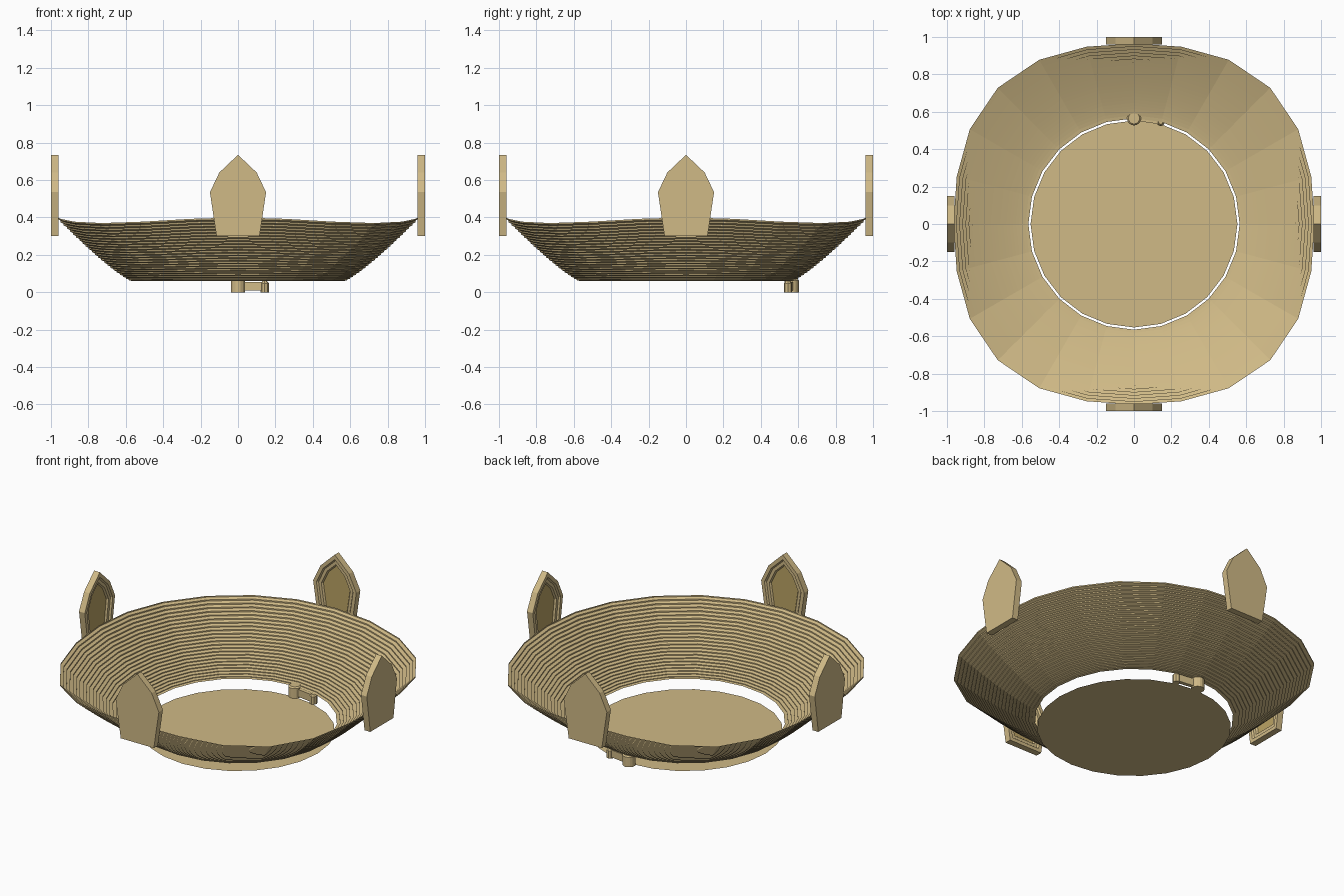
import bpy, bmesh, math
from mathutils import Matrix, Vector

if "Cube" in bpy.data.objects:
    bpy.data.objects.remove(bpy.data.objects["Cube"])


def material(name, rgb):
    m = bpy.data.materials.new(name)
    m.diffuse_color = (*rgb, 1)
    m.use_nodes = True
    m.node_tree.nodes["Principled BSDF"].inputs["Base Color"].default_value = m.diffuse_color
    return m


TAN = material("tan straw", (0.63, 0.49, 0.24))
GOLD = material("dull gold", (0.50, 0.37, 0.13))
SIDES = 24


def finish(name, bm, mats=(TAN,)):
    me = bpy.data.meshes.new(name)
    bm.to_mesh(me)
    bm.free()
    for m in mats:
        me.materials.append(m)
    ob = bpy.data.objects.new(name, me)
    bpy.context.collection.objects.link(ob)
    return ob


# Stepped bowl: round at the bottom, softly square and wavy at the rim
def bowl_point(tr, tz, a):
    wave = math.cos(4 * a)
    r = 0.565 + tr * (0.4325 - 0.0325 * wave)
    z = 0.06 + tz ** 1.2 * (0.325 + 0.015 * wave)
    return r * math.cos(a), r * math.sin(a), z


STEPS, TREAD = 24, 0.5
profile = [(0.0, 0.0)]
for i in range(STEPS):
    profile.append(((i + 1) / STEPS, (i + TREAD) / STEPS))   # sloped tread
    profile.append(((i + 1) / STEPS, (i + 1) / STEPS))       # upright riser

bm = bmesh.new()
rings = [[bm.verts.new(bowl_point(tr, tz, math.tau * k / SIDES)) for k in range(SIDES)]
         for tr, tz in profile]
for lo, hi in zip(rings, rings[1:]):
    for k in range(SIDES):
        n = (k + 1) % SIDES
        bm.faces.new((lo[k], hi[k], hi[n], lo[n]))
finish("stepped_bowl", bm)

# Flat base disc
bm = bmesh.new()
bmesh.ops.create_circle(bm, cap_ends=True, segments=SIDES, radius=0.553)
for f in bm.faces:
    if f.normal.z < 0:
        f.normal_flip()
finish("base_disc", bm)

# Four pointed plates with a stepped recess on the inner side
half = [(0.115, 0.30), (0.15, 0.535), (0.10, 0.64)]
outline = half + [(0.0, 0.735)] + [(-x, z) for x, z in reversed(half)]


def rim_plate(name, angle):
    bm = bmesh.new()
    back = bm.faces.new([bm.verts.new((x, -1.0, z)) for x, z in outline])
    ext = bmesh.ops.extrude_face_region(bm, geom=[back], use_keep_orig=True)
    bmesh.ops.translate(bm, vec=(0, 0.04, 0),
                        verts=[v for v in ext["geom"] if isinstance(v, bmesh.types.BMVert)])
    bmesh.ops.recalc_face_normals(bm, faces=bm.faces)
    bm.normal_update()
    inner = max(bm.faces, key=lambda f: f.normal.y)
    for width, depth in ((0.022, 0), (0.008, -0.01), (0.018, 0), (0.008, -0.01)):
        bmesh.ops.inset_region(bm, faces=[inner], thickness=width, depth=depth,
                               use_even_offset=True)
    inner.material_index = 1
    bmesh.ops.rotate(bm, matrix=Matrix.Rotation(angle, 3, 'Z'), verts=bm.verts)
    finish(name, bm, (TAN, GOLD))


for i, side in enumerate(("front", "right", "back", "left")):
    rim_plate(side + "_rim_plate", i * math.pi / 2)


# Small foot under the back edge: round post, link bar and end knob
def post(name, x, y, levels, sides):
    bm = bmesh.new()
    for (r0, z0), (r1, z1) in zip(levels, levels[1:]):
        bmesh.ops.create_cone(bm, cap_ends=True, segments=sides, radius1=r0, radius2=r1,
                              depth=z1 - z0,
                              matrix=Matrix.Translation((x, y, (z0 + z1) / 2)))
    finish(name, bm)


post("foot_post", 0, 0.565, ((0.038, 0), (0.038, 0.062), (0.030, 0.07)), 16)
post("foot_knob", 0.143, 0.545, ((0.022, 0), (0.022, 0.048), (0.012, 0.06)), 8)

a, b = Vector((0.0, 0.565, 0.032)), Vector((0.143, 0.545, 0.032))
bm = bmesh.new()
d = b - a
bmesh.ops.create_cube(bm, size=1, matrix=Matrix.Translation((a + b) / 2)
                      @ Matrix.Rotation(math.atan2(d.y, d.x), 4, 'Z')
                      @ Matrix.Diagonal((d.length, 0.024, 0.046, 1)))
finish("foot_link_bar", bm)
